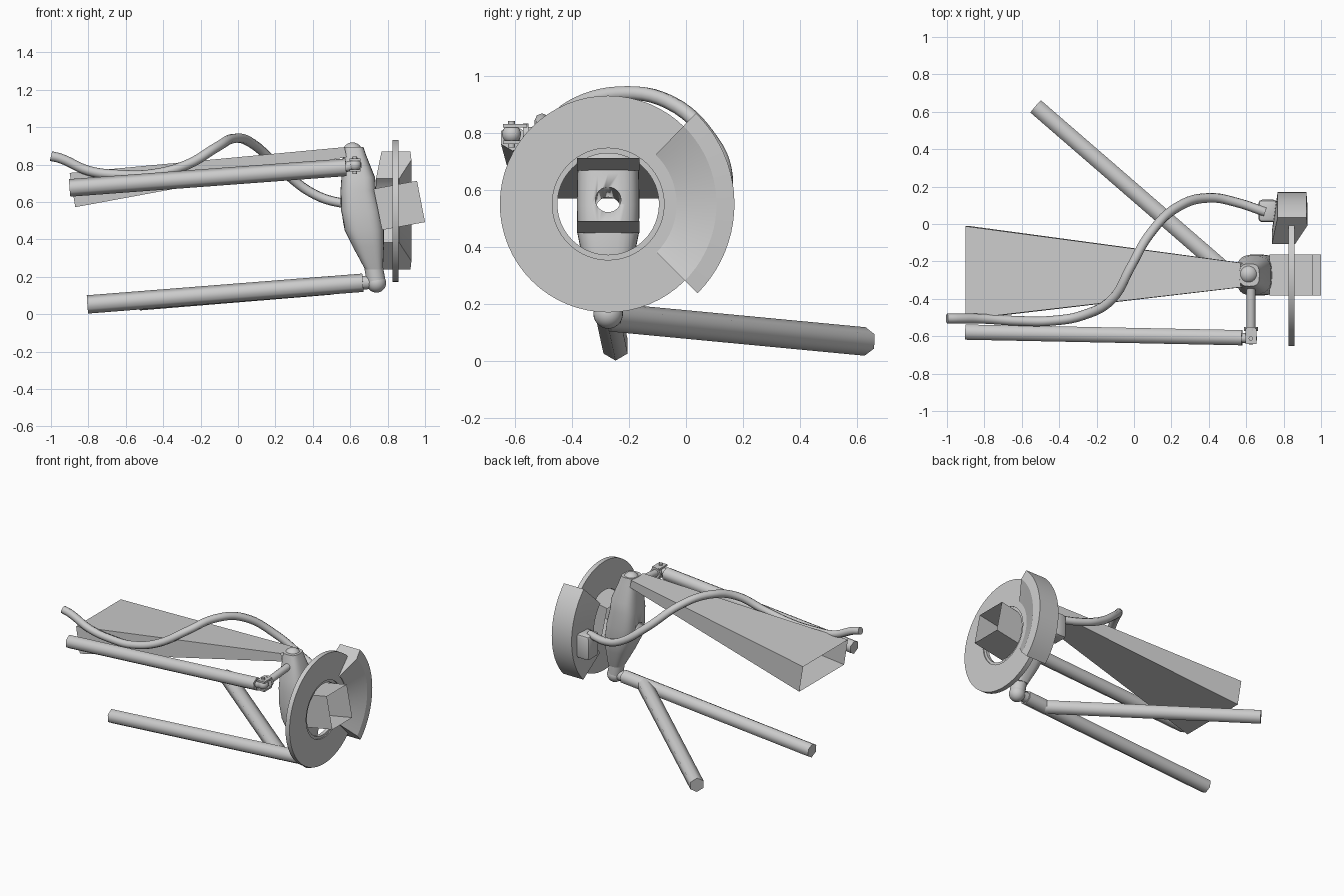
import bpy, bmesh
from math import sin, cos, pi, radians, copysign
from mathutils import Vector

if "Cube" in bpy.data.objects:
    bpy.data.objects.remove(bpy.data.objects["Cube"])

WHEEL = Vector((0.84, -0.273, 0.552))


def make(name, bm, angle=None):
    bmesh.ops.recalc_face_normals(bm, faces=bm.faces)
    me = bpy.data.meshes.new(name)
    bm.to_mesh(me)
    bm.free()
    ob = bpy.data.objects.new(name, me)
    bpy.context.collection.objects.link(ob)
    if angle:
        bpy.ops.object.select_all(action='DESELECT')
        ob.select_set(True)
        bpy.context.view_layer.objects.active = ob
        bpy.ops.object.shade_smooth_by_angle(angle=radians(angle))
    return ob


def loft(name, rings, caps=True, closed=False, angle=None):
    """Skin a list of rings that all have the same number of points."""
    bm = bmesh.new()
    vs = [[bm.verts.new(p) for p in ring] for ring in rings]
    n = len(vs[0])
    pairs = list(zip(vs, vs[1:]))
    if closed:
        pairs.append((vs[-1], vs[0]))
    for a, b in pairs:
        for i in range(n):
            j = (i + 1) % n
            bm.faces.new((a[i], a[j], b[j], b[i]))
    if caps and not closed:
        bm.faces.new(vs[0])
        bm.faces.new(vs[-1])
    return make(name, bm, angle)


def rod(name, p0, p1, r, n=6, r2=None):
    """Straight bar between two points with one corner facing up."""
    p0, p1 = Vector(p0), Vector(p1)
    d = (p1 - p0).normalized()
    ref = Vector((1, 0, 0)) if abs(d.z) > 0.9 else Vector((0, 0, 1))
    side = d.cross(ref).normalized()
    up = side.cross(d)
    rings = []
    for p, q in ((p0, r), (p1, r2 or r)):
        rings.append([p + (up * cos(2 * pi * i / n) + side * sin(2 * pi * i / n)) * q
                      for i in range(n)])
    return loft(name, rings, angle=65)


def ball(name, c, r):
    bm = bmesh.new()
    bmesh.ops.create_uvsphere(bm, u_segments=24, v_segments=14, radius=r)
    bmesh.ops.translate(bm, vec=Vector(c), verts=bm.verts)
    return make(name, bm, 60)


def sweep(name, profile, a0, a1, steps, closed=False):
    """Turn an (radius, x) profile around the wheel axis."""
    rings = []
    for k in range(steps if closed else steps + 1):
        a = radians(a0 + (a1 - a0) * k / steps)
        rings.append([(x, WHEEL.y + r * cos(a), WHEEL.z + r * sin(a)) for r, x in profile])
    return loft(name, rings, closed=closed, angle=25)


# Brake disc with a stepped inner lip
sweep("brake_disc", [(0.38, 0.825), (0.38, 0.857), (0.196, 0.857), (0.196, 0.85),
                     (0.178, 0.85), (0.178, 0.825)], 0, 360, 64, True)

# Caliper wrapping the rear of the disc
sweep("caliper", [(0.443, 0.768), (0.443, 0.922), (0.38, 0.927), (0.24, 0.862),
                  (0.24, 0.738), (0.36, 0.755)], -45, 46, 20)

# Upright: rounded-square sections along a leaning axis
rings = []
for z, cx, hx, hy in ((0.895, 0.617, 0.053, 0.06), (0.85, 0.623, 0.062, 0.07),
                      (0.73, 0.643, 0.09, 0.1), (0.66, 0.643, 0.095, 0.108),
                      (0.55, 0.658, 0.108, 0.11), (0.45, 0.675, 0.105, 0.108),
                      (0.36, 0.697, 0.083, 0.09), (0.24, 0.727, 0.048, 0.052)):
    ring = []
    for i in range(32):
        c, s = cos(2 * pi * i / 32), sin(2 * pi * i / 32)
        ring.append((cx + hx * copysign(abs(c) ** 0.65, c),
                     WHEEL.y + hy * copysign(abs(s) ** 0.65, s), z))
    rings.append(ring)
upright = loft("upright", rings, angle=40)

# Axle bore through the upright
tilt = Vector((cos(radians(10)), 0, sin(radians(10))))
mid = Vector((0.66, WHEEL.y, 0.55))
cutter = rod("bore_cutter", mid - tilt * 0.3, mid + tilt * 0.3, 0.045, 24)
cutter.hide_render = True
cutter.hide_viewport = True
mod = upright.modifiers.new("bore", 'BOOLEAN')
mod.operation = 'DIFFERENCE'
mod.solver = 'EXACT'
mod.object = cutter

# Square hub sleeve, open at both ends
def rect(top, bottom, y0, y1):
    return [(top[0], y0, top[1]), (top[0], y1, top[1]),
            (bottom[0], y1, bottom[1]), (bottom[0], y0, bottom[1])]


loft("hub_sleeve", [rect((0.725, 0.67), (0.77, 0.45), -0.383, -0.163),
                    rect((0.957, 0.713), (1.0, 0.492), -0.383, -0.163)], caps=False)

# Upper arm: tapered box, open at the inner end
loft("upper_arm", [rect((-0.9, 0.755), (-0.87, 0.572), -0.508, -0.012),
                   rect((0.57, 0.893), (0.58, 0.84), -0.338, -0.208)], caps=False)
ball("upper_ball_joint", (0.612, -0.268, 0.865), 0.053)

# Lower ball joint and the two lower rods
rod("lower_ball_stem", (0.722, -0.273, 0.27), (0.74, -0.273, 0.165), 0.05, 24)
ball("lower_ball_joint", (0.74, -0.273, 0.167), 0.052)
rod("lower_rod_neck", (0.74, -0.273, 0.172), (0.655, -0.272, 0.167), 0.036, 12)
rod("lower_front_rod", (0.668, -0.272, 0.168), (-0.805, -0.247, 0.052), 0.049)
rod("lower_rear_rod", (0.51, -0.268, 0.155), (-0.525, 0.628, 0.07), 0.05)

# Steering rod, its forked joint and the arm on the upright
joint = Vector((0.625, -0.612, 0.797))
rod("steering_rod", (-0.9, -0.578, 0.675), (0.578, -0.608, 0.785), 0.047)
rod("steering_neck", (0.57, -0.608, 0.785), joint, 0.027, 12)
ball("steering_ball", joint, 0.033)
rod("steering_pin", joint - Vector((0, 0, 0.047)), joint + Vector((0, 0, 0.047)), 0.012, 12)
for name, dz in (("upper_fork", 0.029), ("lower_fork", -0.029)):
    bm = bmesh.new()
    bmesh.ops.create_cube(bm, size=1)
    for v in bm.verts:
        v.co = Vector((v.co.x * 0.06, v.co.y * 0.085, v.co.z * 0.012)) + joint + Vector((0, 0.012, dz))
    make(name, bm)
rod("fork_base", joint + Vector((0, 0.04, 0)), joint + Vector((0, 0.06, 0)), 0.038, 12)
rod("steering_arm", joint + Vector((0, 0.05, 0)), (0.625, -0.3, 0.82), 0.024, 16)

# Brake hose: smooth curve through points
pts = [(-1, -.505, .845), (-.95, -.505, .833), (-.8, -.507, .767), (-.62, -.518, .745), (-.45, -.518, .75),
       (-.27, -.487, .8), (-.115, -.4, .892), (-.02, -.235, .94), (.08, -.06, .91),
       (.24, .095, .765), (.41, .14, .64), (.55, .115, .595), (.7, .065, .585)]
cu = bpy.data.curves.new("brake_hose", 'CURVE')
cu.dimensions = '3D'
cu.bevel_depth = 0.026
cu.bevel_resolution = 2
cu.use_fill_caps = True
sp = cu.splines.new('BEZIER')
sp.bezier_points.add(len(pts) - 1)
for b, p in zip(sp.bezier_points, pts):
    b.co = p
    b.handle_left_type = b.handle_right_type = 'AUTO'
sp.resolution_u = 6
bpy.context.collection.objects.link(bpy.data.objects.new("brake_hose", cu))

# Hose connector block on the caliper
bm = bmesh.new()
bmesh.ops.create_cube(bm, size=1)
for v in bm.verts:
    v.co = Vector((0.715 + v.co.x * 0.1, 0.07 + v.co.y * 0.12, 0.51 + v.co.z * 0.17))
bmesh.ops.bevel(bm, geom=bm.edges[:], offset=0.02, segments=2, affect='EDGES', profile=0.5)
make("hose_connector", bm, 40)
